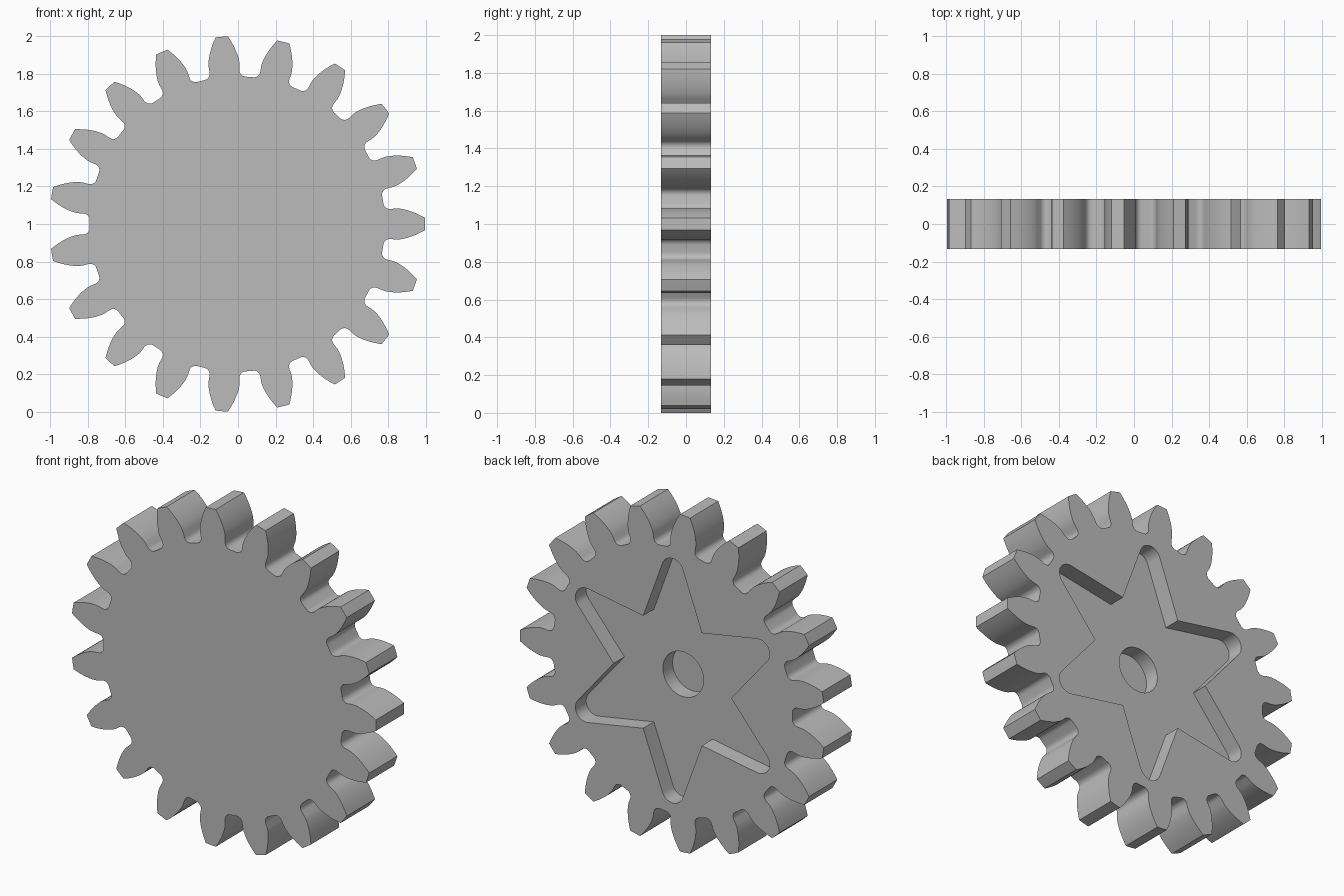
import bpy, bmesh
from math import sin, cos, tan, pi, sqrt, acos, radians

if "Cube" in bpy.data.objects:
    bpy.data.objects.remove(bpy.data.objects["Cube"])

TEETH = 19
TIP = 1.0012
MODULE = 2 * TIP / (TEETH + 2)
PITCH_R = MODULE * TEETH / 2
ROOT = PITCH_R - 1.25 * MODULE
BASE = PITCH_R * cos(radians(20))
HALF = 0.132           # half thickness
POCKET = 0.1           # star depth
BORE = 0.09            # bore depth below the star floor
CENTRE_X = -0.004

steel = bpy.data.materials.new("plain grey")
steel.use_nodes = True
steel.diffuse_color = (0.5, 0.5, 0.5, 1)
steel.node_tree.nodes["Principled BSDF"].inputs["Base Color"].default_value = (0.5, 0.5, 0.5, 1)


def plate(name, points, y0, y1):
    """Extrude an (x, z) outline from y0 to y1."""
    bm = bmesh.new()
    face = bm.faces.new([bm.verts.new((x, y0, z)) for x, z in points])
    grown = bmesh.ops.extrude_face_region(bm, geom=[face])["geom"]
    bmesh.ops.translate(bm, vec=(0, y1 - y0, 0),
                        verts=[v for v in grown if isinstance(v, bmesh.types.BMVert)])
    bmesh.ops.recalc_face_normals(bm, faces=bm.faces)
    mesh = bpy.data.meshes.new(name)
    bm.to_mesh(mesh)
    bm.free()
    mesh.materials.append(steel)
    obj = bpy.data.objects.new(name, mesh)
    obj.location = (CENTRE_X, 0, 1)
    bpy.context.collection.objects.link(obj)
    return obj


def spin(points, count):
    """Repeat (radius, angle) points around the centre."""
    return [(r * cos(a + 2 * pi * k / count), r * sin(a + 2 * pi * k / count))
            for k in range(count) for r, a in points]


def involute(angle):
    return tan(angle) - angle


# One tooth flank: root fillet, short radial line, then the involute to the tip
base_half = pi / (2 * TEETH) + involute(radians(20))
fillet = 0.36 * MODULE
centre_r = ROOT + fillet
offset = sqrt(centre_r ** 2 - fillet ** 2)
swing = acos(offset / centre_r)          # angle from flank to fillet centre
flank = []
for i in range(7):
    t = (pi / 2 - swing) * i / 6
    along = centre_r - fillet * cos(t)
    side = fillet * sin(t)
    flank.append((sqrt(along ** 2 + side ** 2),
                  base_half + swing - side / along))
for i in range(9):
    r = BASE + (TIP - BASE) * i / 8
    flank.append((r, base_half - involute(acos(min(1, BASE / r)))))

tip = [(TIP, 0)]
tooth = [(r, -a) for r, a in flank] + tip + [(r, a) for r, a in reversed(flank)]
# Middle of the valley keeps the root round
tooth.append((ROOT, pi / TEETH))
gear = plate("gear_wheel", spin(tooth, TEETH), -HALF, HALF)

# Six-pointed star pocket with rounded tips, and the blind bore
arm = [(0.385, -pi / 6)]
for i in range(13):
    t = radians(-70 + 140 * i / 12)
    x, z = 0.655 + 0.07 * cos(t), 0.07 * sin(t)
    arm.append((sqrt(x * x + z * z), z / x))
star_points = spin([(r, a + pi / 6) for r, a in arm], 6)
star = plate("star_pocket_cutter", star_points, HALF - POCKET, HALF + 0.1)
bore = plate("bore_cutter", spin([(0.133, 0)], 48), HALF - POCKET - BORE, HALF + 0.1)

bpy.context.view_layer.objects.active = gear
gear.select_set(True)
for cutter in (star, bore):
    cutter.hide_render = True
    cut = gear.modifiers.new(cutter.name, "BOOLEAN")
    cut.operation = "DIFFERENCE"
    cut.solver = "EXACT"
    cut.object = cutter
    bpy.ops.object.modifier_apply(modifier=cut.name)
    bpy.data.objects.remove(cutter)

bpy.ops.object.shade_smooth_by_angle(angle=radians(30))
